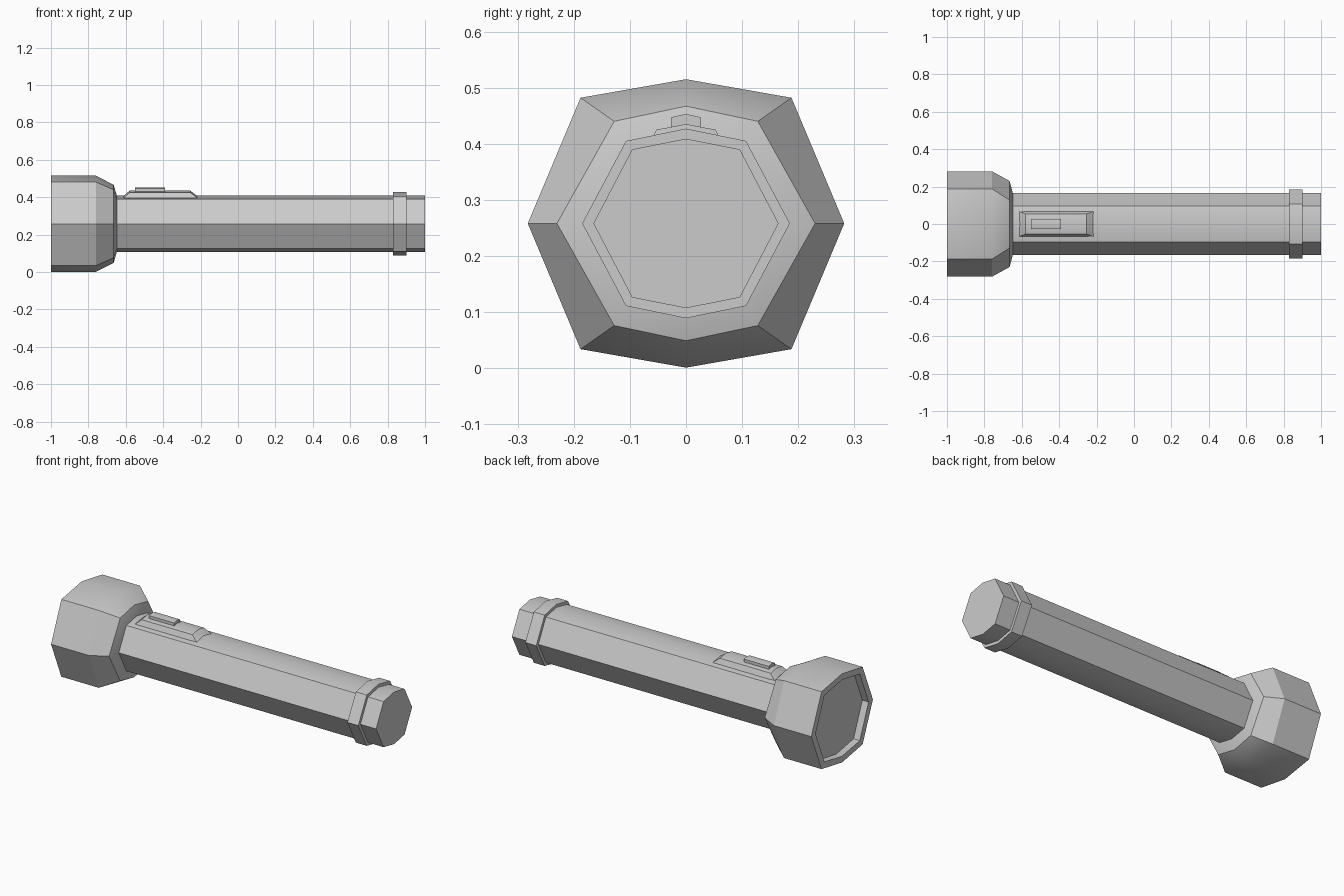
import bpy, bmesh

if "Cube" in bpy.data.objects:
    bpy.data.objects.remove(bpy.data.objects["Cube"])

CZ = 0.258  # height of the long axis


def section(x, side, dy, dz, top):
    """Eight-sided cross-section around the long axis."""
    pts = [(side, 0), (dy, dz), (0, top), (-dy, dz),
           (-side, 0), (-dy, -dz), (0, -top), (dy, -dz)]
    return [(x, y, CZ + z) for y, z in pts]


def roof(x, w, z_edge, z_mid, z_bot, w_bot):
    """Small ridged cross-section used by the switch."""
    return [(x, w_bot, z_bot), (x, w, z_edge), (x, 0, z_mid),
            (x, -w, z_edge), (x, -w_bot, z_bot)]


def loft(name, rings):
    """Skin a closed solid through rings of equal point count."""
    bm = bmesh.new()
    vs = [[bm.verts.new(p) for p in r] for r in rings]
    n = len(rings[0])
    for a, b in zip(vs, vs[1:]):
        for i in range(n):
            j = (i + 1) % n
            bm.faces.new((a[i], a[j], b[j], b[i]))
    bm.faces.new(vs[0])
    bm.faces.new(vs[-1])
    bmesh.ops.recalc_face_normals(bm, faces=bm.faces)
    me = bpy.data.meshes.new(name)
    bm.to_mesh(me)
    bm.free()
    ob = bpy.data.objects.new(name, me)
    bpy.context.collection.objects.link(ob)
    bpy.ops.object.select_all(action='DESELECT')
    ob.select_set(True)
    bpy.context.view_layer.objects.active = ob
    bpy.ops.object.shade_smooth_by_angle(angle=0.52)
    return ob


HEAD = (0.282, 0.188, 0.224, 0.257)
LENS = tuple(v * 0.86 for v in HEAD)
NECK = (0.230, 0.128, 0.182, 0.209)
COLLAR = (0.185, 0.107, 0.147, 0.169)
TUBE = (0.165, 0.096, 0.132, 0.151)

# Lamp head with recessed lens
loft("lamp_head", [section(-0.96, *LENS), section(-1.0, *LENS),
                   section(-1.0, *HEAD), section(-0.76, *HEAD),
                   section(-0.665, *NECK), section(-0.648, *TUBE)])

# Handle tube and tail collar
loft("handle_tube", [section(-0.66, *TUBE), section(1.0, *TUBE)])
loft("tail_collar", [section(0.83, *COLLAR), section(0.90, *COLLAR)])

# Switch base with sloped ends
loft("switch_base", [roof(-0.615, 0.068, 0.394, 0.405, 0.385, 0.068),
                     roof(-0.58, 0.053, 0.425, 0.435, 0.385, 0.072),
                     roof(-0.255, 0.053, 0.425, 0.435, 0.385, 0.072),
                     roof(-0.215, 0.068, 0.394, 0.405, 0.385, 0.068)])

# Slide button
loft("switch_button", [roof(x, 0.027, 0.447, 0.453, 0.42, 0.027)
                       for x in (-0.55, -0.39)])
